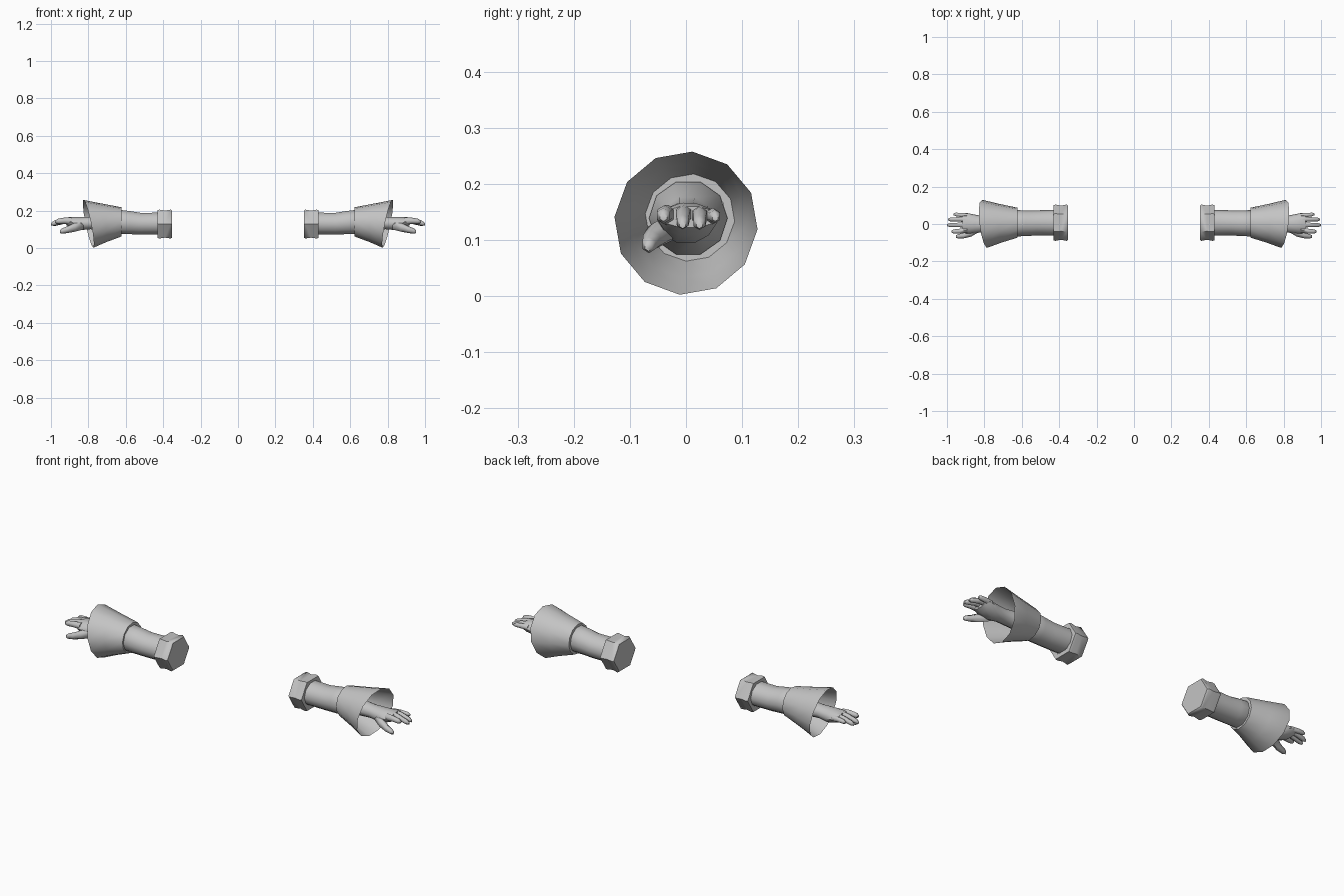
import bpy, bmesh, math

grey = bpy.data.materials.new("plain_grey")
grey.diffuse_color = (0.55, 0.55, 0.55, 1)


def ring(x, y, z, ry, rz, sides, turn=0.0, lean_z=0.0, lean_y=0.0):
    """Elliptical cross-section, optionally leaning along x."""
    pts = []
    for i in range(sides):
        a = turn + 2 * math.pi * i / sides
        c, s = math.cos(a), math.sin(a)
        pts.append((x + lean_y * c + lean_z * s, y + ry * c, z + rz * s))
    return pts


def loft(name, rings, cap_start=True, cap_end=True, angle=50):
    """Skin a row of cross-sections and mirror it to the other arm."""
    bm = bmesh.new()
    rows = [[bm.verts.new(p) for p in r] for r in rings]
    n = len(rows[0])
    for a, b in zip(rows, rows[1:]):
        for i in range(n):
            j = (i + 1) % n
            bm.faces.new((a[i], a[j], b[j], b[i]))
    if cap_start:
        bm.faces.new(rows[0][::-1])
    if cap_end:
        bm.faces.new(rows[-1])
    mesh = bpy.data.meshes.new(name)
    bm.to_mesh(mesh)
    bm.free()
    mesh.materials.append(grey)
    ob = bpy.data.objects.new(name, mesh)
    bpy.context.collection.objects.link(ob)
    bpy.ops.object.select_all(action='DESELECT')
    ob.select_set(True)
    bpy.context.view_layer.objects.active = ob
    bpy.ops.object.shade_smooth_by_angle(angle=math.radians(angle))
    mod = ob.modifiers.new("other_side", 'MIRROR')
    mod.use_mirror_merge = False
    return ob


# Hexagonal upper band with a slight waist
band = [(0.352, 0.93), (0.360, 1.0), (0.390, 0.94), (0.420, 1.0),
        (0.430, 0.97), (0.430, 0.68)]
loft("upper_band", [ring(x, 0.007, 0.128, 0.097 * k, 0.089 * k, 6)
                    for x, k in band], cap_end=False)

# Forearm narrowing to a wrist, then widening to the palm
arm = [(0.425, 0.007, 0.131, 0.069, 0.061),
       (0.520, 0.006, 0.130, 0.067, 0.061),
       (0.580, 0.004, 0.136, 0.069, 0.065),
       (0.630, 0.004, 0.139, 0.070, 0.068),
       (0.690, 0.002, 0.136, 0.046, 0.042),
       (0.790, 0.000, 0.133, 0.040, 0.034),
       (0.850, 0.000, 0.130, 0.050, 0.037),
       (0.895, 0.004, 0.137, 0.055, 0.029),
       (0.918, 0.006, 0.141, 0.050, 0.020)]
loft("arm_and_palm", [ring(*r, 10) for r in arm])

# Flared open sleeve with a leaning rim
t = math.radians(25)
loft("flared_sleeve", [
    ring(0.622, 0.006, 0.139, 0.066, 0.064, 12, t),
    ring(0.622, 0.007, 0.140, 0.080, 0.078, 12, t),
    ring(0.715, 0.004, 0.135, 0.104, 0.103, 12, t, 0.012, 0.007),
    ring(0.792, 0.001, 0.130, 0.127, 0.126, 12, t, 0.024, 0.014),
    ring(0.800, 0.000, 0.130, 0.128, 0.128, 12, t, 0.026, 0.015),
], cap_start=False, cap_end=False)

# Fingers and thumb: points of (x, y, z, radius)
digits = {
    "index_finger": [(0.890, -0.032, 0.143, 0.018), (0.930, -0.038, 0.146, 0.015),
                     (0.962, -0.040, 0.143, 0.013), (0.975, -0.040, 0.141, 0.007)],
    "middle_finger": [(0.890, -0.004, 0.147, 0.018), (0.935, -0.005, 0.145, 0.014),
                      (0.985, -0.006, 0.132, 0.012), (1.000, -0.006, 0.127, 0.006)],
    "ring_finger": [(0.890, 0.024, 0.145, 0.017), (0.935, 0.025, 0.143, 0.014),
                    (0.980, 0.024, 0.131, 0.012), (0.994, 0.024, 0.127, 0.006)],
    "little_finger": [(0.885, 0.043, 0.140, 0.015), (0.920, 0.048, 0.143, 0.013),
                      (0.952, 0.051, 0.142, 0.011), (0.964, 0.052, 0.140, 0.006)],
    "thumb": [(0.825, -0.022, 0.124, 0.022), (0.870, -0.048, 0.112, 0.022),
              (0.910, -0.062, 0.099, 0.017), (0.940, -0.066, 0.091, 0.013),
              (0.952, -0.067, 0.088, 0.007)],
}
for name, path in digits.items():
    loft(name, [ring(x, y, z, r, r * 1.1, 6, math.pi / 6) for x, y, z, r in path],
         angle=65)
